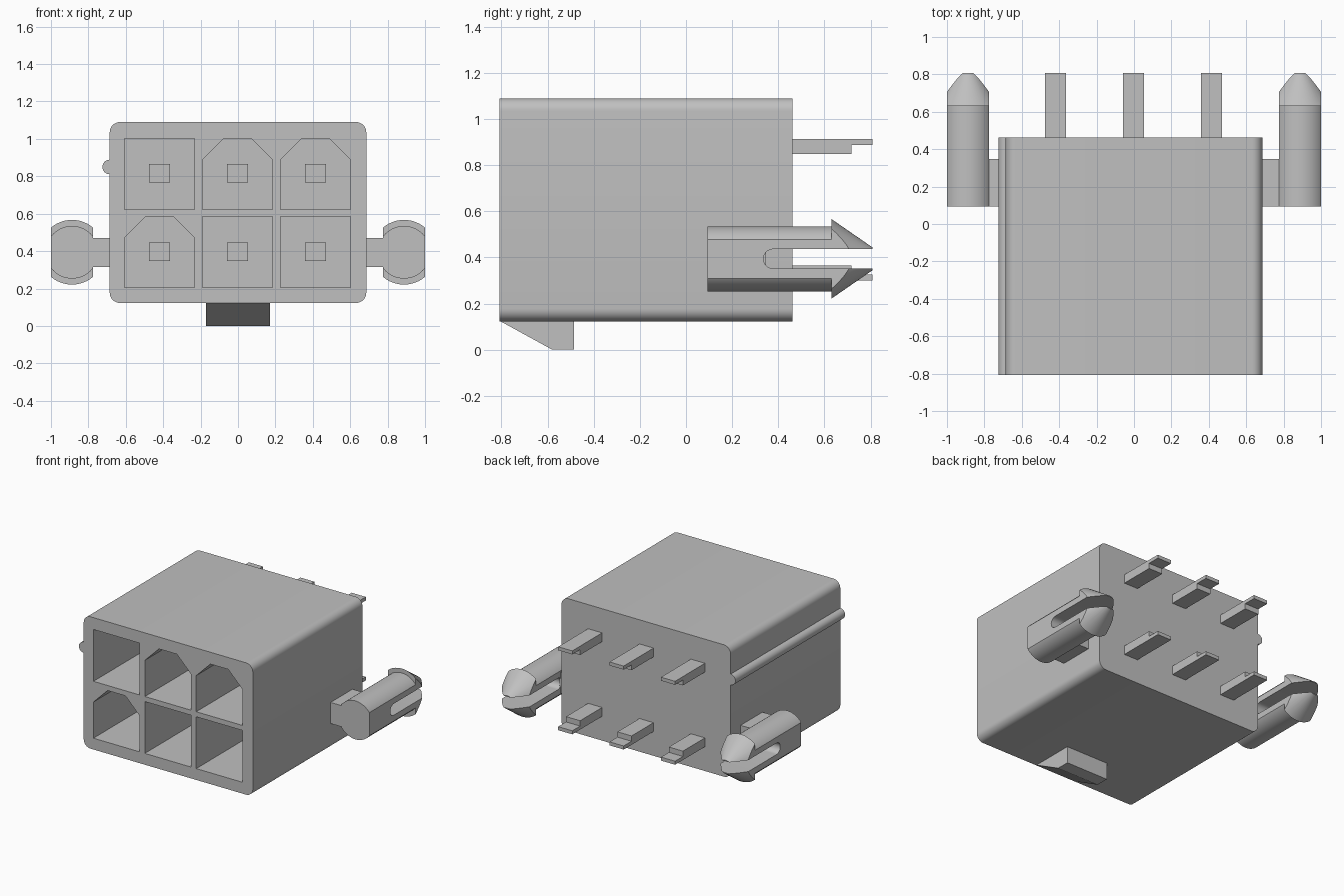
import bpy, bmesh, math
from mathutils import Vector

cube = bpy.data.objects.get("Cube")
if cube:
    bpy.data.objects.remove(cube, do_unlink=True)

grey = bpy.data.materials.new("light grey plastic")
grey.use_nodes = True
grey.diffuse_color = (0.527, 0.527, 0.527, 1)
grey.node_tree.nodes["Principled BSDF"].inputs["Base Color"].default_value = (0.527, 0.527, 0.527, 1)


def add_prism(bm, pts, axis, a, b):
    """Extrude a 2D outline: (x, z) points along y, or (y, z) points along x."""
    def place(p, d):
        return (p[0], d, p[1]) if axis == "y" else (d, p[0], p[1])
    lo = [bm.verts.new(place(p, a)) for p in pts]
    hi = [bm.verts.new(place(p, b)) for p in pts]
    bm.faces.new(lo)
    bm.faces.new(hi[::-1])
    for i in range(len(pts)):
        j = (i + 1) % len(pts)
        bm.faces.new((lo[i], hi[i], hi[j], lo[j]))


def finish(name, bm):
    bmesh.ops.recalc_face_normals(bm, faces=bm.faces)
    mesh = bpy.data.meshes.new(name)
    bm.to_mesh(mesh)
    bm.free()
    ob = bpy.data.objects.new(name, mesh)
    bpy.context.collection.objects.link(ob)
    mesh.materials.append(grey)
    return ob


def prism(name, *parts):
    bm = bmesh.new()
    for part in parts:
        add_prism(bm, *part)
    return finish(name, bm)


def select(ob):
    bpy.ops.object.select_all(action="DESELECT")
    ob.select_set(True)
    bpy.context.view_layer.objects.active = ob


def boolean(ob, cutter, operation):
    mod = ob.modifiers.new("cut", "BOOLEAN")
    mod.operation, mod.solver, mod.object = operation, "EXACT", cutter
    select(ob)
    bpy.ops.object.modifier_apply(modifier=mod.name)
    bpy.data.objects.remove(cutter, do_unlink=True)


def smooth(ob):
    select(ob)
    bpy.ops.object.shade_smooth_by_angle(angle=math.radians(30))


def rect(x0, z0, x1, z1):
    return [(x0, z0), (x1, z0), (x1, z1), (x0, z1)]


def arc(cx, cz, r, start, end, n):
    return [(cx + r * math.cos(math.radians(start + (end - start) * i / n)),
             cz + r * math.sin(math.radians(start + (end - start) * i / n))) for i in range(n + 1)]


FRONT, BACK = -0.808, 0.462
HALF, BOTTOM, TOP, ROUND = 0.686, 0.123, 1.09, 0.055
COLUMNS = (-0.42, -0.003, 0.414)
ROWS = (0.396, 0.813)

# Housing with rounded long edges
outline = []
for cx, cz, start in ((HALF - ROUND, TOP - ROUND, 0), (ROUND - HALF, TOP - ROUND, 90),
                      (ROUND - HALF, BOTTOM + ROUND, 180), (HALF - ROUND, BOTTOM + ROUND, 270)):
    outline += arc(cx, cz, ROUND, start, start + 90, 8)
housing = prism("housing", (outline, "y", FRONT, BACK))

# Six deep sockets, three of them with clipped upper corners
sockets = []
for row, z in enumerate(ROWS):
    for col, x in enumerate(COLUMNS):
        w, h, c = 0.187, 0.19, 0.115
        shape = rect(x - w, z - h, x + w, z + h)
        if (row, col) in ((0, 0), (1, 1), (1, 2)):
            shape = shape[:2] + [(x + w, z + h - c), (x + w - c, z + h),
                                 (x - w + c, z + h), (x - w, z + h - c)]
        sockets.append((shape, "y", FRONT - 0.1, 0.3))
boolean(housing, prism("socket_cutter", *sockets), "DIFFERENCE")
smooth(housing)

# Terminals: contact pin inside the socket and stepped tail behind the housing
for row, row_name in enumerate(("lower", "upper")):
    flip = (lambda z: z) if row else (lambda z: 1.214 - z)
    tail = [(y, flip(z)) for y, z in ((0.44, 0.848), (0.717, 0.848), (0.717, 0.887),
                                      (0.808, 0.887), (0.808, 0.913), (0.44, 0.913))]
    pin = [(y, flip(z)) for y, z in rect(-0.35, 0.767, 0.32, 0.866)]
    for col, x in enumerate(COLUMNS):
        prism(f"{row_name}_terminal_{col + 1}",
              (tail, "x", x - 0.057, x + 0.057), (pin, "x", x - 0.057, x + 0.057))

# Latch ramp under the housing
ramp = [(FRONT, BOTTOM + 0.002), (-0.58, 0), (-0.485, 0), (-0.485, BOTTOM + 0.002)]
prism("latch_ramp", (ramp, "x", -0.171, 0.171))

# Round rib along the right side
rib = prism("side_rib", (arc(-HALF, 0.85, 0.039, 80, 280, 16), "y", FRONT, BACK))
smooth(rib)

# Split snap pegs with arms on both sides
PEG_Z, PEG_X, SEGMENTS = 0.394, 0.8875, 64
for side, s in (("left", 1), ("right", -1)):
    cx = s * PEG_X
    bm = bmesh.new()
    rings = []
    for y, r in ((0.093, 0.141), (0.63, 0.141), (0.63, 0.173), (0.808, 0.05)):
        rings.append([bm.verts.new((x, y, z)) for x, z in
                      arc(cx, PEG_Z, r, 0, 360, SEGMENTS)[:-1]])
    for a, b in zip(rings, rings[1:]):
        for i in range(SEGMENTS):
            j = (i + 1) % SEGMENTS
            bm.faces.new((a[i], a[j], b[j], b[i]))
    bm.faces.new(rings[0])
    bm.faces.new(rings[-1])
    peg = finish(f"{side}_snap_peg", bm)
    # Flat flanks
    flats = rect(cx - 0.1125, 0, cx + 0.1125, 0.8)
    boolean(peg, prism("flat_cutter", (flats, "y", -0.2, 1.2)), "INTERSECT")
    # Round-ended slot
    slot = arc(0.378, PEG_Z, 0.042, 90, 270, 16) + [(1.0, PEG_Z - 0.042), (1.0, PEG_Z + 0.042)]
    boolean(peg, prism("slot_cutter", (slot, "x", cx - 0.3, cx + 0.3)), "DIFFERENCE")
    smooth(peg)
    x0, x1 = sorted((s * (HALF - 0.01), s * 0.785))
    prism(f"{side}_peg_arm", (rect(x0, 0.315, x1, 0.47), "y", 0.093, 0.347))
